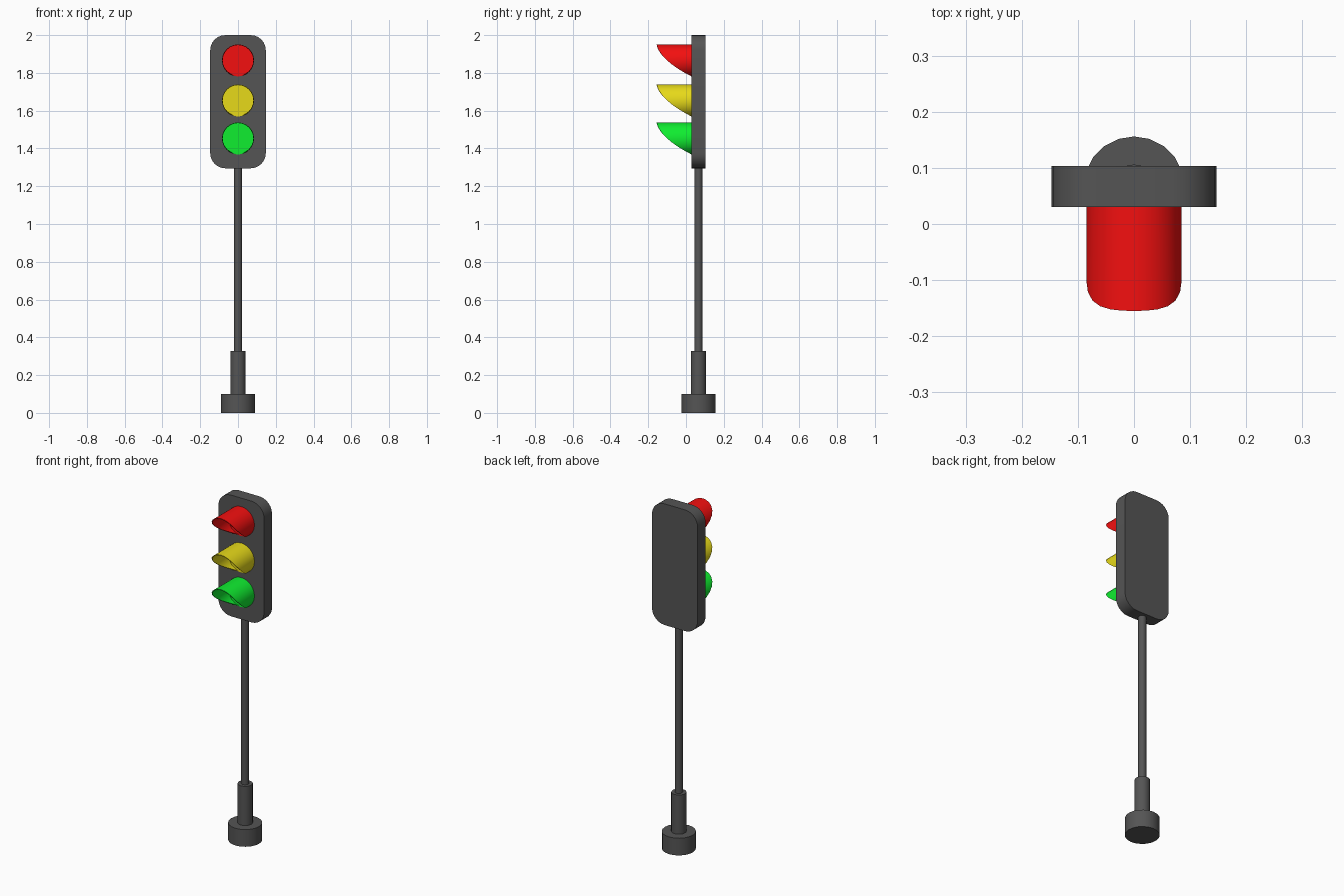
import bpy, bmesh
from math import sin, cos, pi, radians

if "Cube" in bpy.data.objects:
    bpy.data.objects.remove(bpy.data.objects["Cube"])

POLE_Y = 0.066   # axis of pole and housing
FACE_Y = 0.03    # front face of the housing
LAMP_R = 0.085


def material(name, rgb):
    m = bpy.data.materials.new(name)
    m.diffuse_color = (*rgb, 1)
    m.use_nodes = True
    m.node_tree.nodes["Principled BSDF"].inputs["Base Color"].default_value = m.diffuse_color
    return m


def finish(name, bm, mat=None):
    bmesh.ops.recalc_face_normals(bm, faces=bm.faces)
    me = bpy.data.meshes.new(name)
    bm.to_mesh(me)
    bm.free()
    ob = bpy.data.objects.new(name, me)
    bpy.context.collection.objects.link(ob)
    me.materials.append(mat)
    bpy.ops.object.select_all(action='DESELECT')
    ob.select_set(True)
    bpy.context.view_layer.objects.active = ob
    bpy.ops.object.shade_smooth_by_angle(angle=radians(40))
    return ob


def post(name, r, z0, z1):
    bm = bmesh.new()
    bmesh.ops.create_cone(bm, cap_ends=True, segments=20, radius1=r, radius2=r, depth=z1 - z0)
    bmesh.ops.translate(bm, verts=bm.verts, vec=(0, POLE_Y, (z0 + z1) / 2))
    finish(name, bm, grey)


def housing(hw, z0, z1, r, y0, y1, steps=6):
    # rounded rectangle extruded backwards
    bm = bmesh.new()
    corners = [(hw - r, z1 - r), (r - hw, z1 - r), (r - hw, z0 + r), (hw - r, z0 + r)]
    ring = []
    for q, (cx, cz) in enumerate(corners):
        for i in range(steps + 1):
            a = (q + i / steps) * pi / 2
            ring.append(bm.verts.new((cx + r * cos(a), y0, cz + r * sin(a))))
    face = bm.faces.new(ring)
    ext = bmesh.ops.extrude_face_region(bm, geom=[face], use_keep_orig=True)
    moved = [v for v in ext['geom'] if isinstance(v, bmesh.types.BMVert)]
    bmesh.ops.translate(bm, verts=moved, vec=(0, y1 - y0, 0))
    finish("housing", bm, grey)


def lamp(name, zc, mat, n=24, wall=0.004):
    # flat lens disc
    bm = bmesh.new()
    bm.faces.new([bm.verts.new((LAMP_R * sin(2 * pi * i / n), FACE_Y - 0.004,
                                zc + LAMP_R * cos(2 * pi * i / n))) for i in range(n)])
    finish(name + "_lens", bm, mat)
    # hollow hood, cut away along a curve towards the bottom
    bm = bmesh.new()
    loops = []
    for i in range(n):
        a = 2 * pi * i / n
        s = (1 - cos(a)) / 2
        front = min(-0.155 + 0.035 * s + 0.15 * s * s, FACE_Y - 0.002)
        ro, ri = LAMP_R, LAMP_R - wall
        loops.append([bm.verts.new((r * sin(a), y, zc + r * cos(a)))
                      for r, y in ((ro, FACE_Y), (ro, front), (ri, front), (ri, FACE_Y))])
    for i in range(n):
        p, q = loops[i], loops[(i + 1) % n]
        for k in range(4):
            m = (k + 1) % 4
            bm.faces.new((p[k], p[m], q[m], q[k]))
    finish(name + "_hood", bm, mat)


grey = material("dark_grey", (0.09, 0.09, 0.09))

# stand
post("base", 0.09, 0, 0.1)
post("sleeve", 0.04, 0.1, 0.328)
post("pole", 0.021, 0.328, 1.31)

# head
housing(0.147, 1.295, 2.0, 0.08, FACE_Y, 0.103)

# lamps
for name, z, rgb in (("red_lamp", 1.866, (0.9, 0.005, 0.005)),
                     ("yellow_lamp", 1.654, (0.8, 0.7, 0.01)),
                     ("green_lamp", 1.453, (0.005, 0.85, 0.03))):
    lamp(name, z, material(name, rgb))
